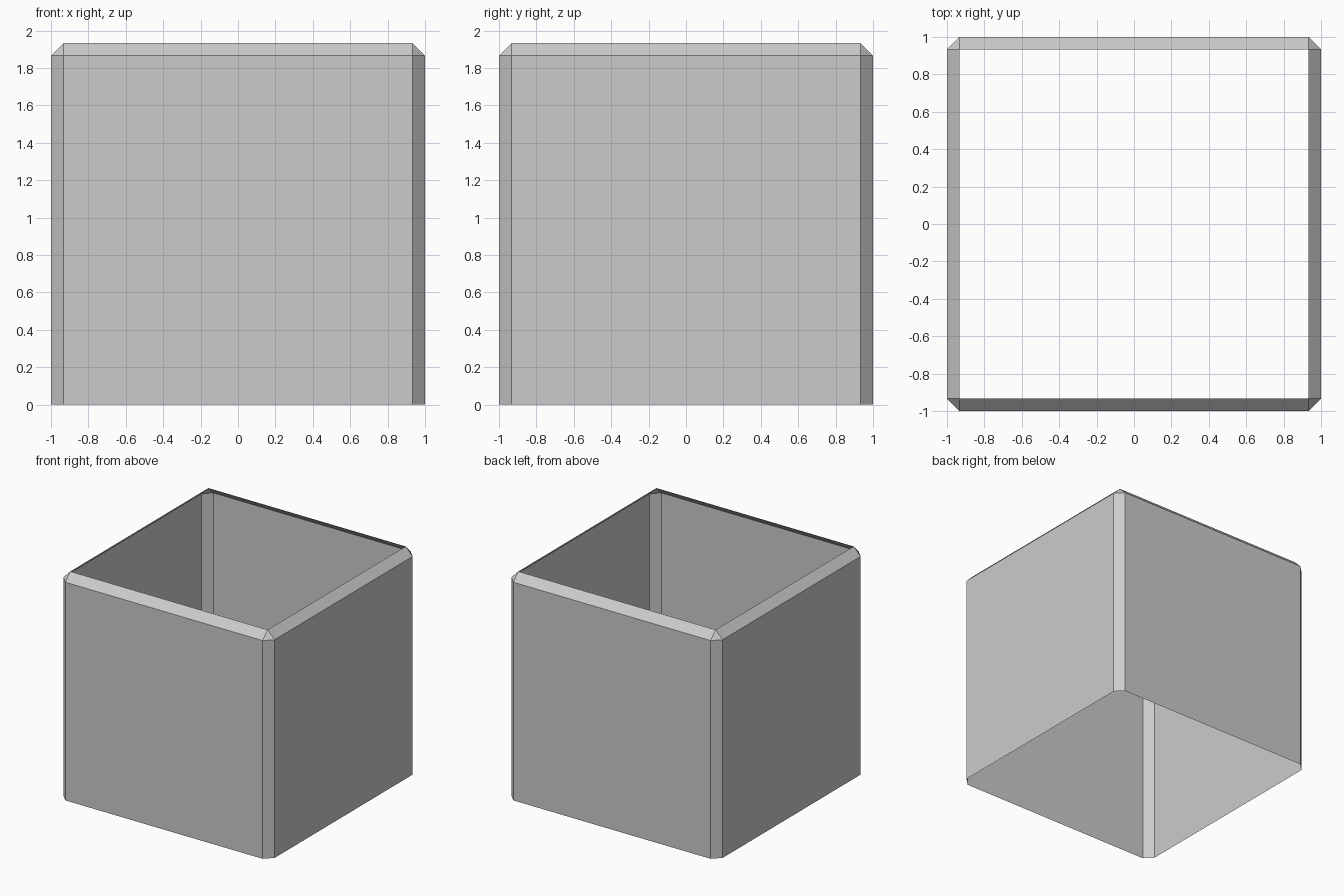
import bpy, bmesh
from mathutils import Matrix

if "Cube" in bpy.data.objects:
    bpy.data.objects.remove(bpy.data.objects["Cube"])

BEVEL = 0.067

# Chamfered cube, lowered so its lower chamfer falls below z = 0
bm = bmesh.new()
bmesh.ops.create_cube(bm, size=2, matrix=Matrix.Translation((0, 0, 1 - BEVEL)))
bmesh.ops.bevel(bm, geom=bm.edges[:], offset=BEVEL, offset_type='OFFSET',
                segments=1, profile=0.5, affect='EDGES')

# Open the top, and remove the floor with its chamfer
top_z = max(v.co.z for v in bm.verts)
openings = [f for f in bm.faces
            if f.calc_center_median().z < -0.001
            or f.calc_center_median().z > top_z - 0.001]
bmesh.ops.delete(bm, geom=openings, context='FACES')
bmesh.ops.recalc_face_normals(bm, faces=bm.faces[:])

# Thin open box shell, flat shaded
mesh = bpy.data.meshes.new("open_box_shell")
bm.to_mesh(mesh)
bm.free()
bpy.context.collection.objects.link(bpy.data.objects.new("open_box_shell", mesh))
